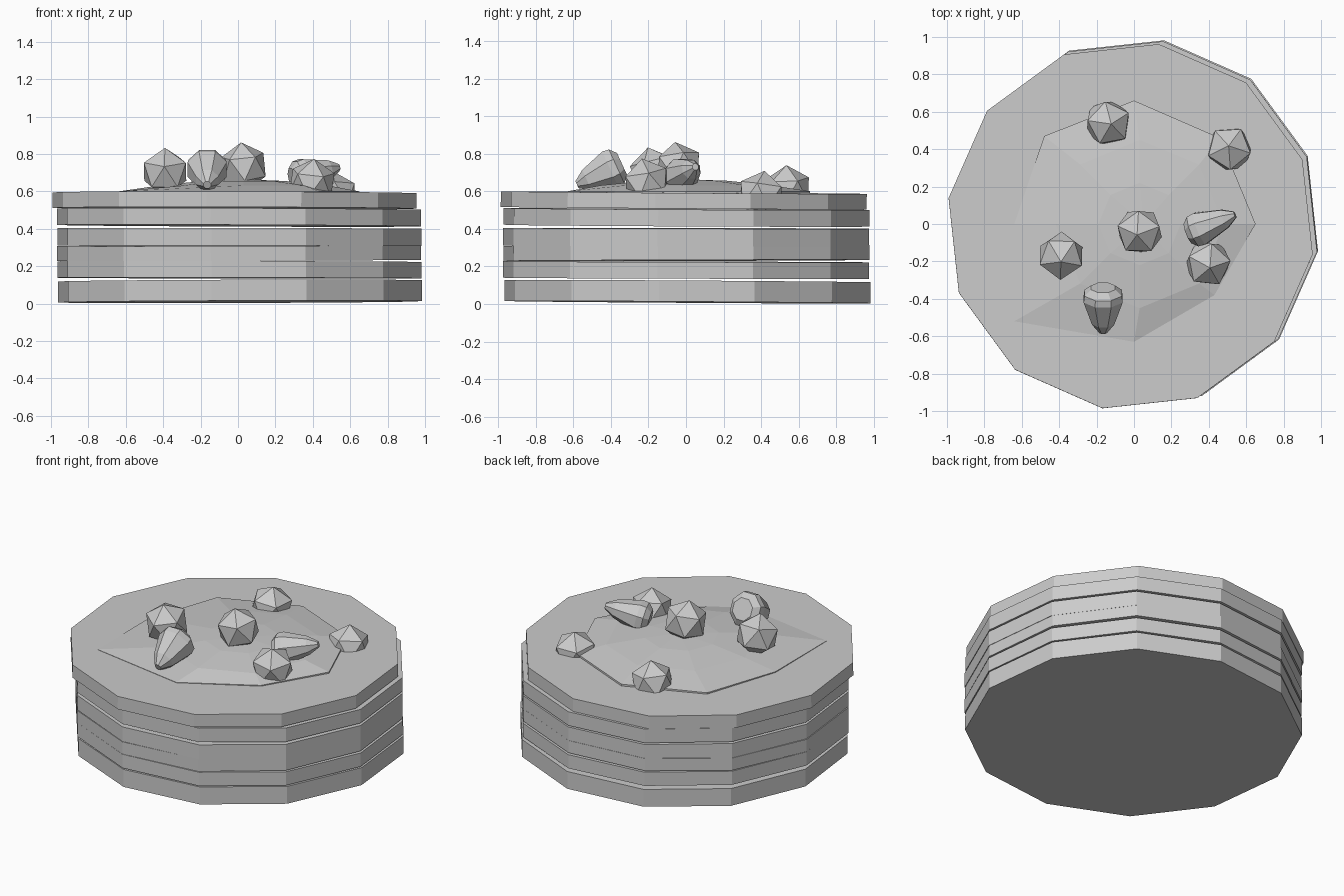
import bpy
import bmesh
from math import sin, cos, radians, tau
from mathutils import Vector

cube = bpy.data.objects.get("Cube")
if cube:
    bpy.data.objects.remove(cube, do_unlink=True)

grey = bpy.data.materials.new("plain grey")
grey.use_nodes = True
grey.diffuse_color = (0.6, 0.6, 0.6, 1)
grey.node_tree.nodes["Principled BSDF"].inputs["Base Color"].default_value = (0.6, 0.6, 0.6, 1)


def add_object(name, bm, location=(0, 0, 0), rotation=(0, 0, 0)):
    bmesh.ops.recalc_face_normals(bm, faces=bm.faces)
    mesh = bpy.data.meshes.new(name)
    bm.to_mesh(mesh)
    bm.free()
    mesh.materials.append(grey)
    obj = bpy.data.objects.new(name, mesh)
    obj.location = location
    obj.rotation_euler = rotation
    bpy.context.collection.objects.link(obj)
    return obj


def loft(bm, rings):
    """Skin a list of equal-length vertex rings."""
    for low, high in zip(rings, rings[1:]):
        n = len(low)
        for i in range(n):
            j = (i + 1) % n
            bm.faces.new((low[i], low[j], high[j], high[i]))


def circle(bm, radius, z, sides, phase=0.0):
    return [bm.verts.new((radius * cos(phase + tau * i / sides),
                          radius * sin(phase + tau * i / sides), z))
            for i in range(sides)]


def pancake(name, x, y, bottom, top, tilt_x, tilt_y):
    bm = bmesh.new()
    half = (top - bottom) / 2
    rings = [circle(bm, 0.985, z, 12, radians(-8.8)) for z in (-half, half)]
    loft(bm, rings)
    bm.faces.new(rings[0])
    bm.faces.new(rings[1])
    add_object(name, bm, (x, y, (bottom + top) / 2), (tilt_x, tilt_y, 0))


# Stack of slightly shifted and tilted pancakes, bottom to top
stack = [
    (0.010, 0.008, 0.010, 0.122, -0.0065, -0.0035),
    (0.008, 0.000, 0.137, 0.225, -0.003, 0.002),
    (0.005, 0.002, 0.232, 0.311, 0.003, -0.003),
    (0.008, 0.000, 0.309, 0.403, -0.002, 0.002),
    (0.005, 0.003, 0.417, 0.506, -0.005, 0.004),
    (-0.018, -0.012, 0.510, 0.593, -0.007, 0.0025),
]
for number, layer in enumerate(stack, 1):
    pancake(f"pancake_{number}", *layer)

# Low syrup puddle with one long drip
outline = [(0.65, 0), (0.46, 0.46), (0, 0.66), (-0.48, 0.47),
           (-0.64, 0), (-0.64, -0.52), (0, -0.63), (0.43, -0.38)]
bm = bmesh.new()
rings = [[bm.verts.new((px, py, 0.585)) for px, py in outline],
         [bm.verts.new((px, py, 0.600)) for px, py in outline]]
for radius, height in ((0.45, 0.632), (0.22, 0.656)):
    ring = circle(bm, radius, height, len(outline))
    for v in ring:
        v.co.x += 0.03
    rings.append(ring)
loft(bm, rings)
bm.faces.new(rings[0])
peak = bm.verts.new((0.05, 0.0, 0.664))
for a, b in zip(rings[-1], rings[-1][1:] + rings[-1][:1]):
    bm.faces.new((a, b, peak))
add_object("syrup", bm)

# Round faceted berries
berries = [
    ((0.03, -0.04, 0.732), (0.10, -0.14, 0.3)),
    ((-0.39, -0.17, 0.705), (0.15, -0.20, 0.9)),
    ((-0.14, 0.54, 0.608), (0.10, 0.10, 0.5)),
    ((0.51, 0.40, 0.578), (-0.10, 0.10, 1.0)),
    ((0.395, -0.21, 0.645), (0.20, 0.05, 0.2)),
]
for number, (place, turn) in enumerate(berries, 1):
    bm = bmesh.new()
    bmesh.ops.create_icosphere(bm, subdivisions=1, radius=0.132)
    add_object(f"round_berry_{number}", bm, place, turn)


# Tapered berries lying on their sides, lofted from tip to base
def tapered_berry(name, tip, base, scale):
    tip, base = Vector(tip), Vector(base)
    axis = base - tip
    bm = bmesh.new()
    profile = [(0.022, 0), (0.065, 0.22), (0.113, 0.74), (0.108, 0.88), (0.07, 1)]
    rings = [circle(bm, r * scale, t * axis.length, 8, tau / 16) for r, t in profile]
    loft(bm, rings)
    bm.faces.new(rings[0])
    bm.faces.new(rings[-1])
    add_object(name, bm, tip, axis.to_track_quat('Z', 'Y').to_euler())


tapered_berry("tapered_berry_front", (-0.165, -0.58, 0.635), (-0.165, -0.34, 0.745), 1.0)
tapered_berry("tapered_berry_side", (0.54, 0.05, 0.73), (0.29, -0.05, 0.67), 0.85)
